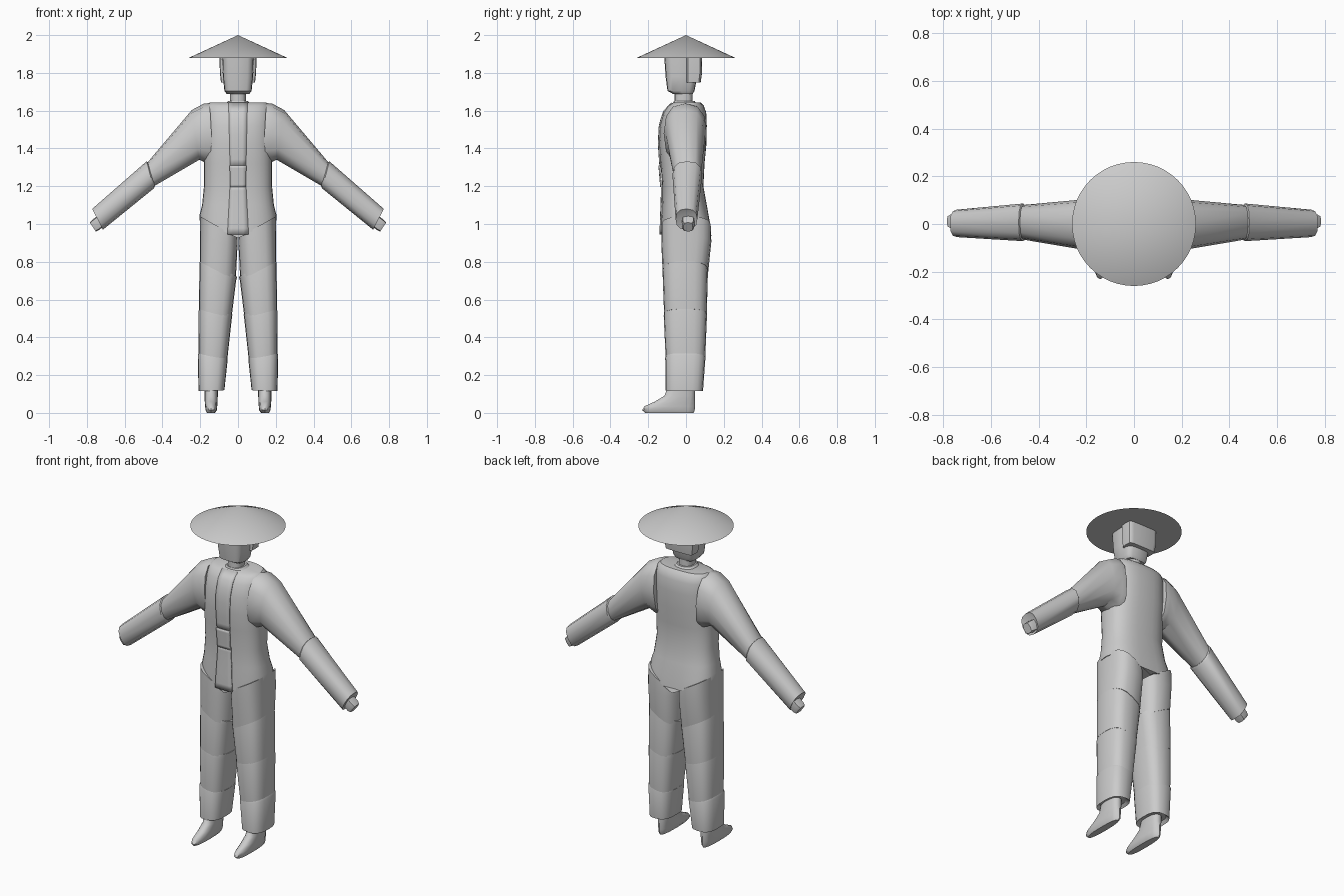
import bpy, bmesh, math
from mathutils import Vector

if "Cube" in bpy.data.objects:
    bpy.data.objects.remove(bpy.data.objects["Cube"])

grey = bpy.data.materials.new("plain grey")
grey.diffuse_color = (0.6, 0.6, 0.6, 1)
grey.use_nodes = True
grey.node_tree.nodes["Principled BSDF"].inputs["Base Color"].default_value = grey.diffuse_color
parts = []


def finish(name, bm):
    bmesh.ops.recalc_face_normals(bm, faces=bm.faces[:])
    me = bpy.data.meshes.new(name)
    bm.to_mesh(me)
    bm.free()
    me.materials.append(grey)
    ob = bpy.data.objects.new(name, me)
    bpy.context.collection.objects.link(ob)
    parts.append(ob)
    return ob


def loft(name, rings):
    """Skin closed rings of points and cap both ends."""
    bm = bmesh.new()
    loops = [[bm.verts.new(p) for p in r] for r in rings]
    n = len(loops[0])
    for a, b in zip(loops, loops[1:]):
        for i in range(n):
            j = (i + 1) % n
            bm.faces.new((a[i], a[j], b[j], b[i]))
    bm.faces.new(loops[0])
    bm.faces.new(loops[-1])
    return finish(name, bm)


def unit(n, power, turn=0.0):
    """Rounded-square outline in the range -1..1."""
    out = []
    for i in range(n):
        a = 2 * math.pi * i / n + turn
        c, s = math.cos(a), math.sin(a)
        out.append((math.copysign(abs(c) ** (2 / power), c),
                    math.copysign(abs(s) ** (2 / power), s)))
    return out


def flat_ring(x0, x1, y0, y1, za, zb=None, n=20, power=2.6, s=1):
    """Level ring; the height runs from za at x0 to zb at x1."""
    zb = za if zb is None else zb
    return [(s * ((x0 + x1) / 2 + u * (x1 - x0) / 2),
             (y0 + y1) / 2 + v * (y1 - y0) / 2,
             za + (zb - za) * (u + 1) / 2) for u, v in unit(n, power)]


def limb_ring(top, bottom, y0, y1, n=12, power=2.5, s=1):
    """Ring across a limb, spanned by its top and bottom points in x, z."""
    t, b = Vector(top), Vector(bottom)
    out = []
    for u, v in unit(n, power):
        p = (t + b) / 2 + (t - b) / 2 * u
        out.append((s * p.x, (y0 + y1) / 2 + v * (y1 - y0) / 2, p.y))
    return out


# Jacket body: height, half width, front, back
BODY = [(1.00, .203, -.132, .128), (1.10, .190, -.128, .110),
        (1.20, .180, -.125, .092), (1.32, .180, -.135, .098),
        (1.42, .180, -.142, .108), (1.52, .178, -.138, .110),
        (1.59, .175, -.118, .107), (1.625, .168, -.095, .095),
        (1.642, .150, -.070, .078)]
rings = [flat_ring(-w, w, f, b, z, n=32) for z, w, f, b in BODY]
# The hem dips to a point in the middle
hem = [(x, y, .925 + .095 * abs(x) / .203) for x, y, z in
       flat_ring(-.203, .203, -.133, .135, 0, n=32)]
rings[0] = [(x, y, max(z, .99 + .06 * abs(x) / .203)) for x, y, z in rings[0]]
loft("jacket", [hem] + rings)


def body_front(x, z):
    """Depth of the jacket front at x, z."""
    rows = [(.92, .203, -.133, .135)] + BODY
    for a, b in zip(rows, rows[1:]):
        if z <= b[0] + 1e-6:
            t = (z - a[0]) / (b[0] - a[0])
            w, f, k = (a[i] + (b[i] - a[i]) * t for i in (1, 2, 3))
            break
    return (f + k) / 2 - (k - f) / 2 * (1 - min(1, abs(x) / w) ** 2.6) ** (1 / 2.6)


def front_panel(name, z0, z1, w0, w1, lift, rows=8):
    """Cloth strip lying on the jacket front."""
    bm = bmesh.new()
    grid = []
    for i in range(rows + 1):
        t = i / rows
        z, w = z0 + (z1 - z0) * t, w0 + (w1 - w0) * t
        grid.append([bm.verts.new((w * u, body_front(w * u, z) - lift, z))
                     for u in (-1, -.5, 0, .5, 1)])
    for a, b in zip(grid, grid[1:]):
        for j in range(4):
            bm.faces.new((a[j], a[j + 1], b[j + 1], b[j]))
    ob = finish(name, bm)
    mod = ob.modifiers.new("thickness", 'SOLIDIFY')
    mod.thickness, mod.offset = .008, 0


front_panel("chest_placket", 1.30, 1.64, .042, .05, .003)
front_panel("skirt_placket", .945, 1.21, .056, .042, .003)
front_panel("waist_tab", 1.195, 1.31, .042, .044, .008)

# Neck and collar
loft("neck", [flat_ring(-.042, .042, -.062, .035, z, n=12) for z in (1.60, 1.70)])
loft("collar", [flat_ring(-.075, .075, -.07, .06, 1.63, n=16),
                flat_ring(-.05, .05, -.064, .045, 1.652, n=16)])

# Head with a tapered jaw, and a hair shell behind
loft("head", [flat_ring(x0, -x0, y0, y1, z, n=16, power=4) for x0, y0, y1, z in
              ((-.06, -.068, .035, 1.688), (-.072, -.098, .045, 1.705),
               (-.08, -.108, .06, 1.78), (-.084, -.115, .07, 1.885))])
loft("hair", [flat_ring(x0, -x0, 0, y1, z, n=16, power=6) for x0, y1, z in
              ((-.090, .078, 1.75), (-.096, .085, 1.80), (-.098, .086, 1.885))])

# Conical hat with a flat underside
bm = bmesh.new()
bmesh.ops.create_cone(bm, cap_ends=True, segments=48, radius1=.26, radius2=0, depth=.12)
bmesh.ops.translate(bm, verts=bm.verts[:], vec=(0, 0, 1.94))
finish("hat", bm)

# Leg sections from hip to ankle: (x inner, x outer, front, back, z inner, z outer)
LEG = {
    "hip": [(.004, .200, -.131, .132, .93, 1.04), (.003, .201, -.131, .134, .88, .93),
            (.012, .202, -.124, .118, .70, .80)],
    "thigh": [(.004, .198, -.118, .110, .72, .83), (.010, .204, -.124, .116, .70, .79),
              (.036, .207, -.116, .110, .49, .55)],
    "shin": [(.030, .202, -.112, .105, .52, .57), (.034, .208, -.118, .111, .49, .54),
             (.057, .208, -.108, .102, .28, .31)],
    "cuff": [(.055, .206, -.105, .098, .29, .32), (.055, .213, -.110, .103, .28, .305),
             (.072, .209, -.108, .090, .12, .115), (.088, .196, -.088, .07, .135, .135)],
}
for side, s in (("right", 1), ("left", -1)):
    for part, rows in LEG.items():
        loft(f"{side}_trouser_{part}",
             [flat_ring(a, b, c, d, e, f, s=s, power=2.8) for a, b, c, d, e, f in rows])

    # Shoe with a low pointed toe
    loft(f"{side}_shoe", [flat_ring(a, b, c, d, z, n=16, power=2.4, s=s) for a, b, c, d, z in
                          ((.122, .165, -.215, .040, 0), (.112, .172, -.232, .046, .014),
                           (.110, .174, -.220, .048, .035), (.108, .176, -.165, .048, .06),
                           (.107, .177, -.115, .048, .09), (.107, .177, -.090, .048, .15))])

    # Upper sleeve, overlapping the jacket side
    loft(f"{side}_upper_sleeve", [limb_ring(*r, s=s) for r in (
        ((.150, 1.640), (.130, 1.315), -.118, .108),
        ((.180, 1.638), (.160, 1.320), -.118, .110),
        ((.245, 1.603), (.205, 1.340), -.106, .102),
        ((.480, 1.325), (.445, 1.200), -.066, .080))])

    # Lower sleeve, a little wider at the elbow
    loft(f"{side}_lower_sleeve", [limb_ring(*r, s=s) for r in (
        ((.475, 1.325), (.440, 1.200), -.064, .078),
        ((.484, 1.332), (.446, 1.188), -.072, .086),
        ((.772, 1.080), (.715, .970), -.055, .060),
        ((.755, 1.060), (.722, .995), -.035, .045))])

    # Hand stub
    loft(f"{side}_hand", [limb_ring(*r, n=8, power=4, s=s) for r in (
        ((.715, 1.065), (.680, 1.010), -.022, .045),
        ((.772, 1.022), (.738, .967), -.022, .045),
        ((.785, 1.008), (.752, .960), -.014, .036))])

# Smooth shading with crisp edges
bpy.ops.object.select_all(action='DESELECT')
for ob in parts:
    ob.select_set(True)
bpy.context.view_layer.objects.active = parts[0]
bpy.ops.object.shade_smooth_by_angle(angle=math.radians(40))
